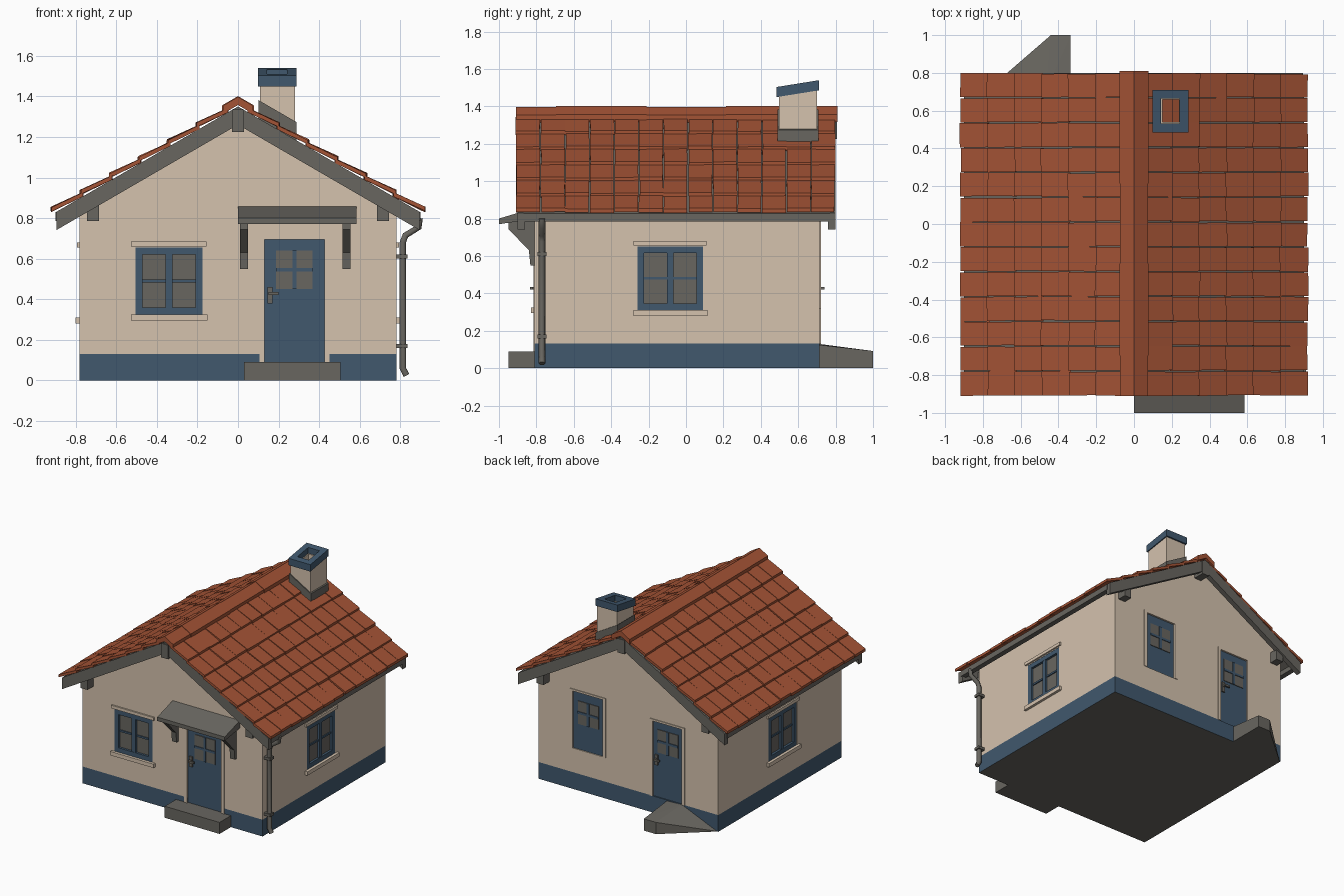
import bpy, bmesh, math, random
from mathutils import Matrix, Vector

if "Cube" in bpy.data.objects:
    bpy.data.objects.remove(bpy.data.objects["Cube"])
random.seed(4)

def material(name, rgb):
    m = bpy.data.materials.new(name)
    m.diffuse_color = (*rgb, 1)
    m.use_nodes = True
    m.node_tree.nodes["Principled BSDF"].inputs["Base Color"].default_value = m.diffuse_color
    return m

CREAM = material("cream plaster", (0.66, 0.54, 0.42))
BLUE = material("slate blue", (0.052, 0.098, 0.155))
GREY = material("weathered grey", (0.14, 0.133, 0.117))
TILE = material("terracotta", (0.37, 0.087, 0.036))
I = Matrix.Identity(4)
T = Matrix.Translation

def finish(name, bm, *mats):
    bmesh.ops.recalc_face_normals(bm, faces=bm.faces)
    me = bpy.data.meshes.new(name)
    bm.to_mesh(me)
    bm.free()
    for m in mats:
        me.materials.append(m)
    ob = bpy.data.objects.new(name, me)
    bpy.context.collection.objects.link(ob)
    return ob

def add_box(bm, b, M=I):
    x0, x1, y0, y1, z0, z1 = b
    S = T(((x0 + x1) / 2, (y0 + y1) / 2, (z0 + z1) / 2)) @ Matrix.Diagonal((x1 - x0, y1 - y0, z1 - z0, 1))
    bmesh.ops.create_cube(bm, size=1, matrix=M @ S)

def boxes(name, mat, items, M=I):
    bm = bmesh.new()
    for b in items:
        add_box(bm, b, M)
    return finish(name, bm, mat)

def prism(name, mat, pts, y0, y1, M=I):
    """xz profile extruded along y"""
    bm = bmesh.new()
    f = bm.faces.new([bm.verts.new(M @ Vector((x, y0, z))) for x, z in pts])
    g = bmesh.ops.extrude_face_region(bm, geom=[f])
    d = M.to_3x3() @ Vector((0, y1 - y0, 0))
    bmesh.ops.translate(bm, vec=d, verts=[v for v in g["geom"] if isinstance(v, bmesh.types.BMVert)])
    return finish(name, bm, mat)

def ring(x0, x1, y0, y1, z0, z1, t):
    return [(x0, x0 + t, y0, y1, z0, z1), (x1 - t, x1, y0, y1, z0, z1),
            (x0 + t, x1 - t, y0, y0 + t, z0, z1), (x0 + t, x1 - t, y1 - t, y1, z0, z1)]

def shear(ax, k):
    M = Matrix.Identity(4)
    M[2][ax] = k
    return M

# wall frames: local x runs along the wall, local y points into the house
def wall(angle, dist):
    return Matrix.Rotation(math.radians(angle), 4, 'Z') @ T((0, -dist, 0))
FRONT, RIGHT, BACK, LEFT = wall(0, .81), wall(90, .78), wall(180, .715), wall(270, .78)
SLOPE, RIDGE = .58, 1.35

# walls with plinth
walls = prism("walls", CREAM, [(-.78, 0), (.78, 0), (.78, 1.33 - SLOPE * .78), (0, 1.33), (-.78, 1.33 - SLOPE * .78)], -.81, .715)
openings = [(FRONT, -.505, -.175, .325, .655), (FRONT, .13, .425, .09, .695),
            (RIGHT, -.26, .09, .31, .65), (LEFT, -.09, .26, .31, .65),
            (BACK, .215, .465, .13, .72), (BACK, -.48, -.22, .32, .77)]
bm = bmesh.new()
for M, u0, u1, z0, z1 in openings:
    add_box(bm, (u0, u1, -.1, .03, z0, z1), M)
cutter = finish("opening_cutter", bm, CREAM)
cutter.hide_render = True
mod = walls.modifiers.new("openings", 'BOOLEAN')
mod.operation, mod.solver, mod.object = 'DIFFERENCE', 'EXACT', cutter
bpy.context.view_layer.objects.active = walls
bpy.ops.object.modifier_apply(modifier="openings")
bpy.data.objects.remove(cutter)
walls.data.materials.clear()
for m in (CREAM, BLUE, GREY):
    walls.data.materials.append(m)
bm = bmesh.new()
bm.from_mesh(walls.data)
bmesh.ops.bisect_plane(bm, geom=bm.verts[:] + bm.edges[:] + bm.faces[:], plane_co=(0, 0, .131), plane_no=(0, 0, 1))
for f in bm.faces:
    f.material_index = 2 if f.normal.z < -.9 and f.calc_center_median().z < .01 else int(f.calc_center_median().z < .131)
bm.to_mesh(walls.data)
bm.free()

# casement windows with sill and lintel
def window(name, M, u0, u1, z0, z1):
    c, m, w = (u0 + u1) / 2, (z0 + z1) / 2, .035
    boxes(name + "_frame", BLUE, [
        (u0, u0 + w, .002, .03, z0, z1), (u1 - w, u1, .002, .03, z0, z1),
        (u0 + w, u1 - w, .002, .03, z0, z0 + w), (u0 + w, u1 - w, .002, .03, z1 - w, z1),
        (c - .017, c + .017, .004, .03, z0 + w, z1 - w),
        (u0 + w, u1 - w, .012, .03, m - .007, m + .007)], M)
    boxes(name + "_glass", GREY, [(u0 + w, u1 - w, .02, .028, z0 + w, z1 - w)], M)
    boxes(name + "_sill", CREAM, [(u0 - .022, u1 + .025, -.02, .02, z0 - .03, z0)], M)
    boxes(name + "_lintel", CREAM, [(u0 - .022, u1 + .02, -.012, .0, z1 + .006, z1 + .03)], M)

for name, k in (("front_window", 0), ("right_window", 2), ("left_window", 3)):
    window(name, *openings[k])

# doors: panel, four small panes, handle and plaster surround
def door(name, M, u0, u1, z0, z1, pane, handle=True):
    c, w = (u0 + u1) / 2, .09
    p0, p1 = pane
    m = (p0 + p1) / 2
    boxes(name + "_panel", BLUE, [(u0, u1, .008, .03, z0, z1)], M)
    boxes(name + "_glass", GREY, [(c - w, c + w, .003, .009, p0, p1)], M)
    boxes(name + "_glazing_bars", BLUE, [(c - .01, c + .01, -.002, .008, p0, p1),
          (c - w, c + w, -.002, .008, m - .009, m + .009)], M)
    boxes(name + "_surround", CREAM, [(u0 - .025, u0, -.006, .01, z0, z1 + .015),
          (u1, u1 + .025, -.006, .01, z0, z1 + .015), (u0, u1, -.006, .01, z1, z1 + .015)], M)
    if handle:
        boxes(name + "_handle", GREY, [(u0 + .015, u0 + .04, -.003, .01, .38, .46),
              (u0 + .02, u0 + .07, -.025, -.012, .42, .435), (u0 + .02, u0 + .034, -.014, 0, .42, .435)], M)

door("front_door", *openings[1], (.45, .64))
door("back_door", *openings[4], (.48, .66))
door("back_shutter", *openings[5], (.52, .70), False)

# front step and broken back step
boxes("front_step", GREY, [(.03, .505, -.95, -.80, 0, .09)])
bm = bmesh.new()
for p in [(-.335, 1, 0), (-.335, 1, .092), (-.44, 1, 0), (-.44, 1, .092), (-.335, .71, 0),
          (-.335, .71, .125), (-.465, .71, .13), (-.775, .71, 0)]:
    bm.verts.new(p)
bmesh.ops.convex_hull(bm, input=bm.verts)
finish("back_step", bm, GREY)

# canopy over the front door
YZ = Matrix.Rotation(math.radians(90), 4, 'Z')
prism("canopy_slab", GREY, [(-.80, .86), (-1.0, .80), (-1.0, .77), (-.80, .80)], 0, -.585, YZ)
for n, x in (("left", .03), ("right", .535)):
    prism("canopy_bracket_" + n, GREY, [(-.80, .55), (-.832, .55), (-.84, .63), (-.95, .745), (-.95, .785), (-.80, .81)],
          -x + .02, -x - .02, YZ)

# roof structure
def chevron(name, mat, top, bottom, half, y0, y1):
    d = SLOPE * half
    prism(name, mat, [(0, top), (half, top - d), (half, bottom - d), (0, bottom), (-half, bottom - d), (-half, top - d)], y0, y1)

chevron("roof_deck", GREY, RIDGE, RIDGE - .03, .90, -.87, .77)
chevron("front_barge_board", GREY, RIDGE, RIDGE - .09, .895, -.90, -.86)
chevron("back_barge_board", GREY, RIDGE, RIDGE - .09, .895, .76, .80)
boxes("ridge_beam", GREY, [(-.03, .03, -.908, .806, 1.225, 1.335)])
boxes("purlins", GREY, [(s * .715 - .03, s * .715 + .03, -.885, .785, .785, .87) for s in (-1, 1)])
boxes("eave_fascia", GREY, [(s * .88 - .02, s * .88 + .02, -.87, .77, .785, .828) for s in (-1, 1)])

# overlapping roof tiles, slightly uneven
ROWS, COLS = 6, 13
PX, PY = .143, 1.71 / 13
for s, name in ((1, "right_roof_tiles"), (-1, "left_roof_tiles")):
    bm = bmesh.new()
    for i in range(ROWS):
        x = .05 + i * PX
        for j in range(COLS):
            y = -.91 + (j + .5) * PY
            jit = random.uniform
            M = (Matrix.Diagonal((s, 1, 1, 1)) @ T((x + jit(-.003, .003), y + jit(-.002, .002), RIDGE - SLOPE * x))
                 @ shear(0, -SLOPE + .11 + jit(-.025, .02)) @ Matrix.Rotation(jit(-.012, .012), 4, 'Z'))
            g = PY / 2 - jit(.001, .004)
            add_box(bm, (0, .155, -g, g, 0, .021), M)
    finish(name, bm, TILE)

# ridge caps
cuts = [-.91, -.69, -.21, .22, .81]
for k in range(4):
    top = 1.397 + .004 * (k % 2)
    chevron("ridge_cap_%d" % (k + 1), TILE, top, top - .04, .074 + .004 * (k % 2), cuts[k] - (.006 if k else 0), cuts[k + 1])

# chimney
tilt = T((0, .6, 0)) @ shear(1, .16) @ T((0, -.6, 0))
boxes("chimney_stack", CREAM, ring(.108, .28, .498, .70, 1.18, 1.475, .042), tilt)
boxes("chimney_collar", GREY, ring(.10, .288, .49, .708, 1.35, 1.44, .045), shear(0, -SLOPE))
boxes("chimney_cap", BLUE, ring(.098, .288, .485, .71, 1.468, 1.522, .046), tilt)

# downpipe at the front right corner
cu = bpy.data.curves.new("downpipe", 'CURVE')
cu.dimensions = '3D'
cu.bevel_depth, cu.bevel_resolution, cu.use_fill_caps = .018, 1, True
path = [(.895, .80), (.89, .755), (.825, .715), (.812, .68), (.812, .06), (.83, .025)]
sp = cu.splines.new('POLY')
sp.points.add(len(path) - 1)
for p, (x, z) in zip(sp.points, path):
    p.co = (x, -.77, z, 1)
cu.materials.append(GREY)
pipe = bpy.data.objects.new("downpipe", cu)
bpy.context.collection.objects.link(pipe)
bpy.ops.object.select_all(action='DESELECT')
pipe.select_set(True)
bpy.context.view_layer.objects.active = pipe
bpy.ops.object.convert(target='MESH')
boxes("downpipe_clips", GREY, [(.775, .835, -.794, -.746, z, z + .02) for z in (.16, .60)])
